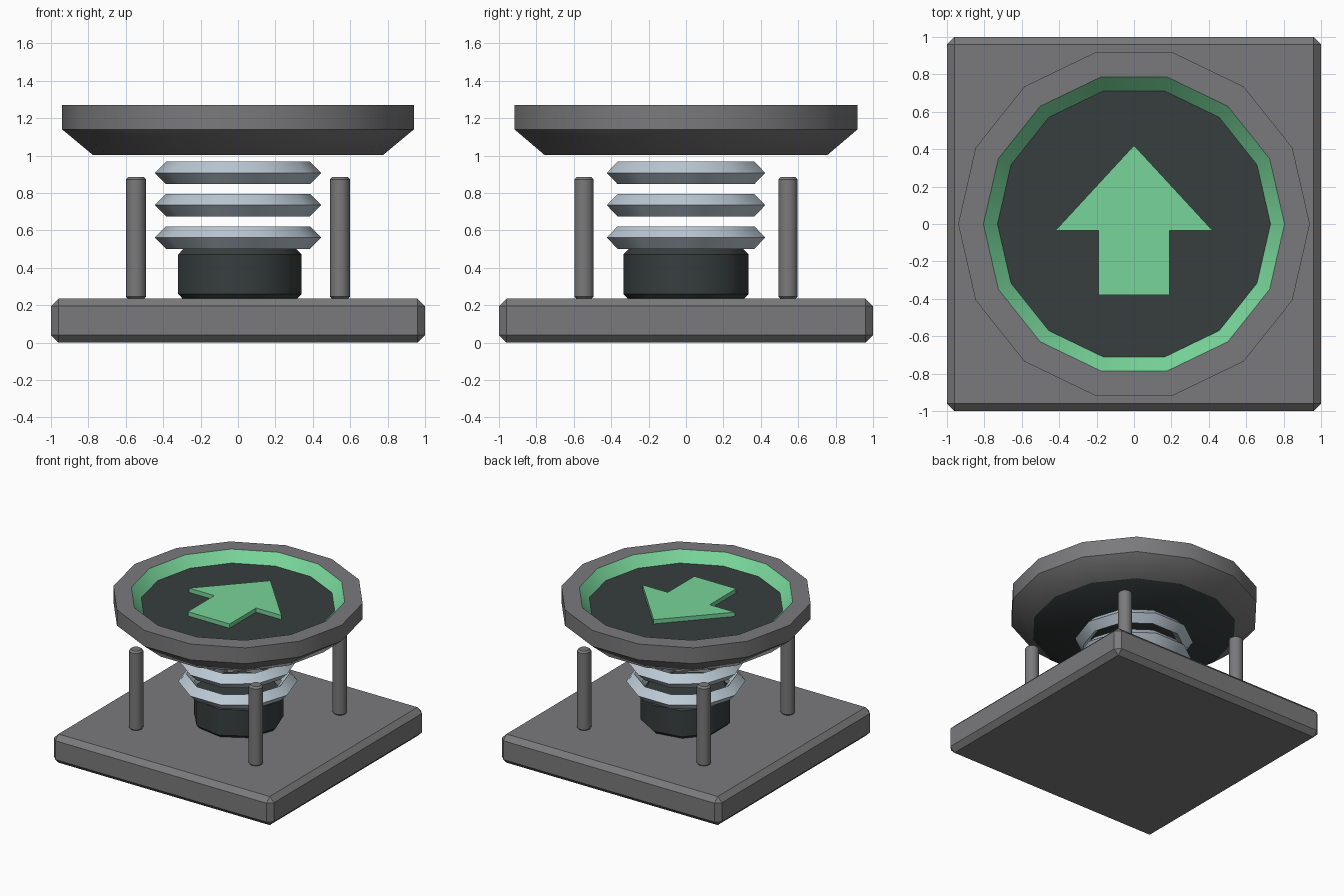
import bpy, bmesh, math

if "Cube" in bpy.data.objects:
    bpy.data.objects.remove(bpy.data.objects["Cube"])


def material(name, rgb):
    m = bpy.data.materials.new(name)
    m.diffuse_color = (*rgb, 1)
    m.use_nodes = True
    m.node_tree.nodes["Principled BSDF"].inputs["Base Color"].default_value = m.diffuse_color
    return m


GREY = material("mid grey", (0.195, 0.195, 0.202))
DARK = material("dark slate", (0.038, 0.049, 0.048))
GREEN = material("soft green", (0.185, 0.66, 0.32))
STEEL = material("pale steel", (0.50, 0.585, 0.66))


def finish(name, bm, mats, smooth=True):
    bmesh.ops.recalc_face_normals(bm, faces=bm.faces)
    me = bpy.data.meshes.new(name)
    bm.to_mesh(me)
    bm.free()
    for m in mats:
        me.materials.append(m)
    ob = bpy.data.objects.new(name, me)
    bpy.context.collection.objects.link(ob)
    if smooth:
        bpy.ops.object.select_all(action='DESELECT')
        ob.select_set(True)
        bpy.context.view_layer.objects.active = ob
        bpy.ops.object.shade_smooth_by_angle(angle=math.radians(42))
    return ob


def lathe(name, profile, sides, mats, slots=None, loop=False, at=(0, 0)):
    """Spin (radius, z) points round z; slots gives a material per band, then bottom cap, top cap."""
    bm = bmesh.new()
    rings = [[bm.verts.new((at[0] + r * math.cos(2 * math.pi * i / sides),
                            at[1] + r * math.sin(2 * math.pi * i / sides), z))
              for i in range(sides)] for r, z in profile]
    bands = len(rings) if loop else len(rings) - 1
    slots = slots or [0] * (bands + 2)
    for b in range(bands):
        lo, hi = rings[b], rings[(b + 1) % len(rings)]
        for i in range(sides):
            j = (i + 1) % sides
            f = bm.faces.new((lo[i], lo[j], hi[j], hi[i]))
            f.material_index = slots[b]
    if not loop:
        bm.faces.new(rings[0][::-1]).material_index = slots[bands]
        bm.faces.new(rings[-1]).material_index = slots[bands + 1]
    return finish(name, bm, mats)


def chamfered(r, z0, z1, c):
    return [(r - c, z0), (r, z0 + c), (r, z1 - c), (r - c, z1)]


# Chamfered square base
bm = bmesh.new()
bmesh.ops.create_cube(bm, size=1)
for v in bm.verts:
    v.co = (v.co.x * 2, v.co.y * 2, (v.co.z + 0.5) * 0.235)
bmesh.ops.bevel(bm, geom=bm.edges[:], offset=0.04, segments=1, affect='EDGES')
finish("base", bm, [GREY], smooth=False)

# Four guide posts
for sx, sy, label in ((-1, -1, "front_left"), (1, -1, "front_right"),
                      (-1, 1, "back_left"), (1, 1, "back_right")):
    lathe("post_" + label, chamfered(0.054, 0.232, 0.887, 0.014), 10, [GREY],
          at=(sx * 0.545, sy * 0.545))

# Central socket
lathe("socket", chamfered(0.34, 0.232, 0.5, 0.028), 9, [DARK])

# Three spring rings with diamond section
for k, z in enumerate((0.562, 0.735, 0.908)):
    lathe(f"spring_ring_{k + 1}",
          [(0.385, z - 0.06), (0.445, z), (0.385, z + 0.06), (0.325, z)],
          10, [STEEL], loop=True)

# Dished pad: grey rim, green inner slope, dark floor and underside
lathe("pad", [(0.775, 1.003), (0.94, 1.14), (0.94, 1.27), (0.805, 1.27), (0.73, 1.19)],
      14, [GREY, GREEN, DARK], slots=[0, 0, 0, 1, 2, 2])

# Raised arrow pointing to the back
half = [(0.19, -0.38), (0.19, -0.035), (0.42, -0.035)]
outline = half + [(0, 0.42)] + [(-x, y) for x, y in reversed(half)]
bm = bmesh.new()
face = bm.faces.new([bm.verts.new((x, y, 1.188)) for x, y in outline])
top = bmesh.ops.extrude_face_region(bm, geom=[face])["geom"]
for v in top:
    if isinstance(v, bmesh.types.BMVert):
        v.co.z = 1.225
finish("arrow", bm, [GREEN], smooth=False)
